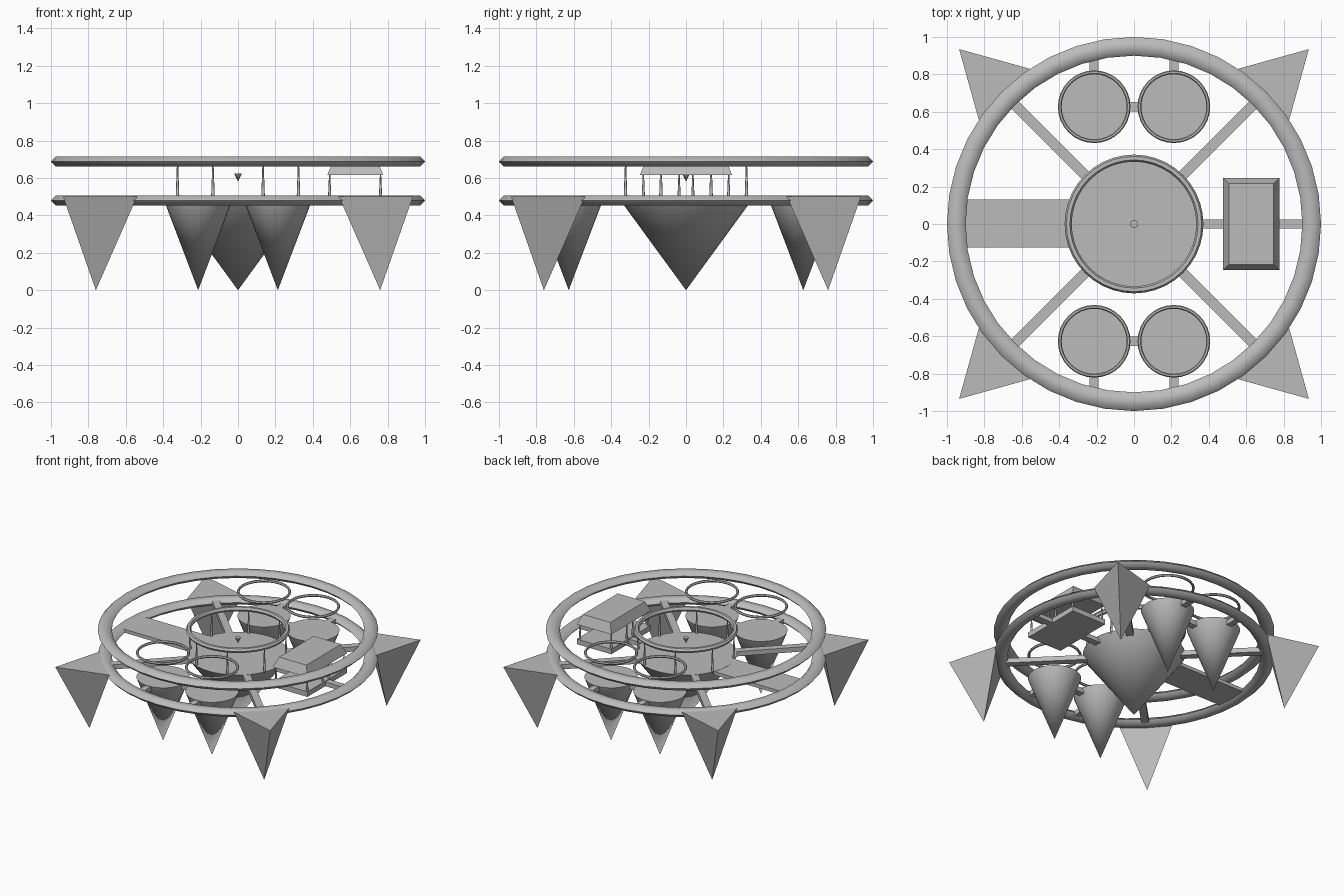
import bpy
import math

if "Cube" in bpy.data.objects:
    bpy.data.objects.remove(bpy.data.objects["Cube"], do_unlink=True)

grey = bpy.data.materials.new("plain grey")
grey.use_nodes = True
COLOUR = (0.5, 0.5, 0.5, 1)
grey.diffuse_color = COLOUR
grey.node_tree.nodes["Principled BSDF"].inputs["Base Color"].default_value = COLOUR

DECK = 0.5       # top of the lower frame
UPPER = 0.688    # height of the upper rings


def finish(obj, name, smooth=False):
    obj.name = name
    obj.data.materials.clear()
    obj.data.materials.append(grey)
    if smooth:
        bpy.ops.object.shade_smooth_by_angle(angle=math.radians(50))
    return obj


def ring(name, x, y, z, radius, tube, flat=1.0, segments=40):
    bpy.ops.mesh.primitive_torus_add(location=(x, y, z), major_radius=radius, minor_radius=tube,
                                     major_segments=segments, minor_segments=6)
    obj = bpy.context.object
    for v in obj.data.vertices:
        v.co.z *= flat
    finish(obj, name, True)


def cone(name, x, y, bottom, top, r_bottom, r_top, sides=40):
    bpy.ops.mesh.primitive_cone_add(location=(x, y, (bottom + top) / 2), vertices=sides,
                                    radius1=r_bottom, radius2=r_top, depth=top - bottom)
    finish(bpy.context.object, name, True)


def mesh(name, verts, faces):
    data = bpy.data.meshes.new(name)
    data.from_pydata(verts, [], faces)
    obj = bpy.data.objects.new(name, data)
    bpy.context.collection.objects.link(obj)
    return finish(obj, name)


def block(name, x0, x1, y0, y1, z0, z1, inset=0.0, angle=0.0):
    # box whose top may be drawn in, turned about the model's axis
    bottom = [(x0, y0, z0), (x1, y0, z0), (x1, y1, z0), (x0, y1, z0)]
    i = inset
    top = [(x0 + i, y0 + i, z1), (x1 - i, y0 + i, z1), (x1 - i, y1 - i, z1), (x0 + i, y1 - i, z1)]
    sides = [(k, (k + 1) % 4, (k + 1) % 4 + 4, k + 4) for k in range(4)]
    obj = mesh(name, bottom + top, [(3, 2, 1, 0), (4, 5, 6, 7)] + sides)
    obj.rotation_euler.z = angle


# Outer rings
ring("lower_ring", 0, 0, 0.48, 0.95, 0.05, 0.6)
ring("upper_ring", 0, 0, UPPER, 0.95, 0.05, 0.6)

# Central hull with its ring, posts and floating marker
cone("central_hull", 0, 0, 0, DECK, 0, 0.365)
ring("central_ring", 0, 0, UPPER, 0.352, 0.019)
for k in range(8):
    a = math.radians(22.5 + 45 * k)
    cone("central_post", 0.35 * math.cos(a), 0.35 * math.sin(a), DECK - 0.01, UPPER, 0.01, 0.003, 8)
cone("centre_marker", 0, 0, 0.58, 0.625, 0, 0.021, 16)

# Four pods, each under a thin ring
for sy in (-1, 1):
    for sx in (-1, 1):
        x, y = sx * 0.213, sy * 0.627
        cone("pod", x, y, 0, DECK, 0, 0.19, 32)
        ring("pod_ring", x, y, UPPER, 0.184, 0.01, segments=32)
        block("pod_strut", x - 0.024, x + 0.024, *sorted((sy * 0.78, sy * 0.93)), 0.46, DECK - 0.003)
    block("pod_link", -0.06, 0.06, sy * 0.627 - 0.025, sy * 0.627 + 0.025, 0.46, DECK - 0.003)

# Spokes and the wide walkway
for k in range(4):
    block("spoke", 0.32, 0.94, -0.027, 0.027, 0.46, DECK - 0.003, angle=math.radians(45 + 90 * k))
block("side_spoke", 0.32, 0.94, -0.025, 0.025, 0.46, DECK - 0.006)
block("walkway", -0.94, -0.33, -0.125, 0.13, 0.47, DECK - 0.003)

# Roofed platform
block("platform", 0.477, 0.777, -0.247, 0.247, 0.46, DECK)
block("platform_roof", 0.477, 0.777, -0.247, 0.247, 0.615, 0.69, inset=0.031)
for x in (0.49, 0.762):
    for y in (-0.228, -0.037, 0.037, 0.228):
        cone("platform_post", x, y, DECK - 0.01, 0.63, 0.009, 0.003, 8)

# Pointed corner fins
for k in range(4):
    fin = mesh("corner_fin",
               [(0.935, 0.935, DECK), (0.54, 0.825, DECK), (0.825, 0.54, DECK), (0.76, 0.76, 0)],
               [(0, 1, 2), (1, 0, 3), (2, 1, 3), (0, 2, 3)])
    fin.rotation_euler.z = math.radians(90 * k)
